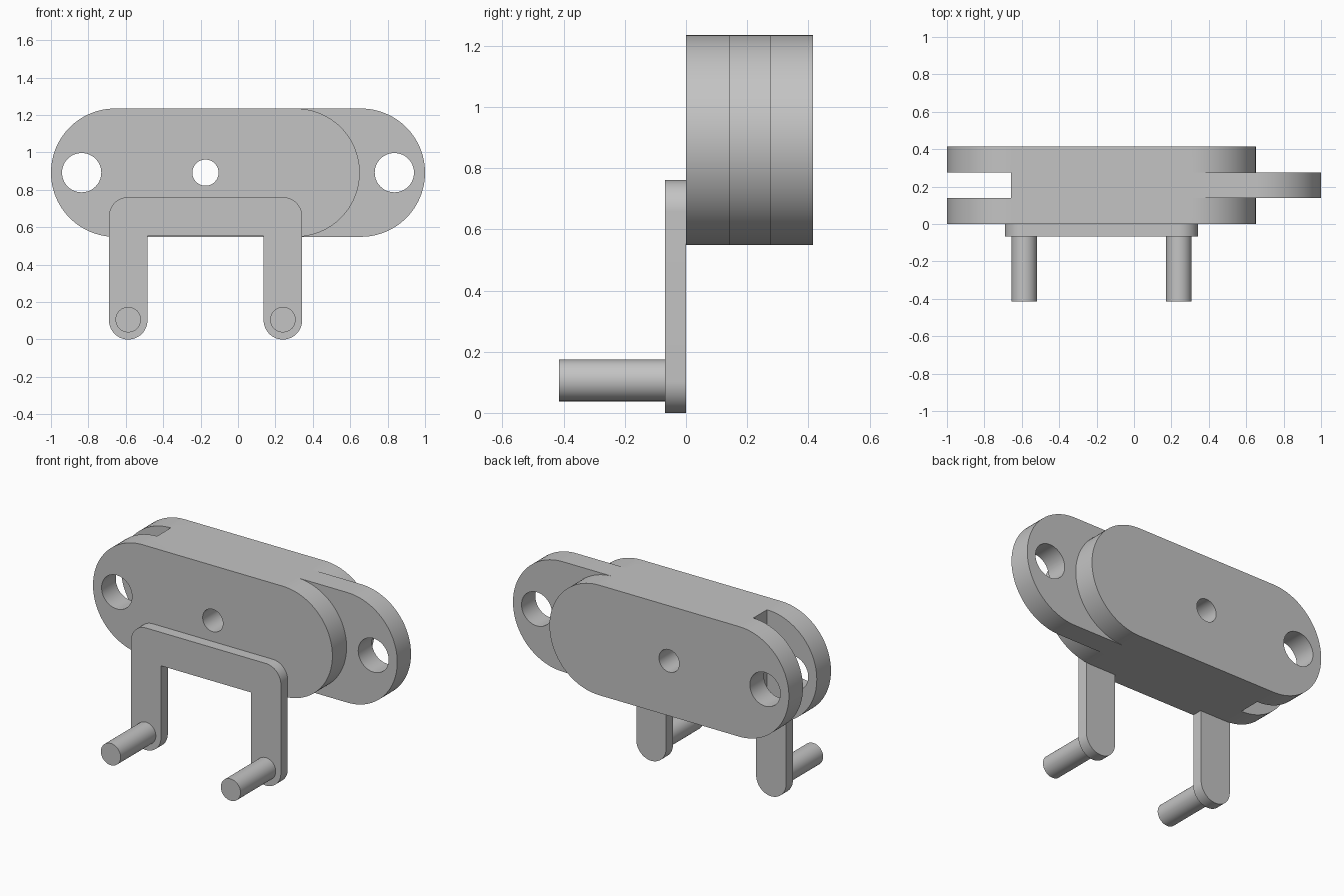
import bpy, bmesh
from math import pi, cos, sin, radians

old = bpy.data.objects.get("Cube")
if old:
    bpy.data.objects.remove(old, do_unlink=True)

grey = bpy.data.materials.new("plain grey")
grey.use_nodes = True
COLOUR = (0.55, 0.55, 0.55, 1)
grey.diffuse_color = COLOUR
grey.node_tree.nodes["Principled BSDF"].inputs["Base Color"].default_value = COLOUR


def arc(x, z, r, start, end, steps=48):
    """Points on an arc in the xz plane, angles in degrees."""
    angles = [radians(start + (end - start) * i / steps) for i in range(steps + 1)]
    return [(x + r * cos(a), z + r * sin(a)) for a in angles]


def circle(x, z, r):
    return arc(x, z, r, 0, 360, 64)[:-1]


def prism(name, outline, y0, y1):
    """Extrude an xz outline from y0 to y1."""
    bm = bmesh.new()
    face = bm.faces.new([bm.verts.new((x, y0, z)) for x, z in outline])
    side = bmesh.ops.extrude_face_region(bm, geom=[face])["geom"]
    moved = [v for v in side if isinstance(v, bmesh.types.BMVert)]
    bmesh.ops.translate(bm, verts=moved, vec=(0, y1 - y0, 0))
    bmesh.ops.recalc_face_normals(bm, faces=bm.faces)
    mesh = bpy.data.meshes.new(name)
    bm.to_mesh(mesh)
    bm.free()
    mesh.materials.append(grey)
    obj = bpy.data.objects.new(name, mesh)
    bpy.context.collection.objects.link(obj)
    return obj


def activate(obj):
    bpy.ops.object.select_all(action='DESELECT')
    obj.select_set(True)
    bpy.context.view_layer.objects.active = obj


def combine(obj, tool, operation):
    """Apply a boolean and drop the tool object."""
    mod = obj.modifiers.new("boolean", 'BOOLEAN')
    mod.operation, mod.object, mod.solver = operation, tool, 'EXACT'
    activate(obj)
    bpy.ops.object.modifier_apply(modifier=mod.name)
    bpy.data.objects.remove(tool, do_unlink=True)


MID, R = 0.892, 0.343          # link axis height and end radius
DEPTH, IN0, IN1 = 0.415, 0.14, 0.276
END = 1 - R                    # centre of the outer rounded ends

# Link body with a tongue at one end and a slot at the other
link = prism("link_body", arc(-END, MID, R, 90, 270) + arc(0.308, MID, R, -90, 90), 0, DEPTH)
tongue = prism("tongue", [(0, MID + R), (0, MID - R)] + arc(END, MID, R, -90, 90), IN0, IN1)
combine(link, tongue, 'UNION')
slot = prism("slot_cutter", [(-1.2, 0.4), (-END, 0.4), (-END, 1.4), (-1.2, 1.4)], IN0, IN1)
combine(link, slot, 'DIFFERENCE')

# Pivot holes at both ends and a smaller centre hole
for x, r in ((-0.836, 0.105), (0.836, 0.105), (-0.174, 0.07)):
    combine(link, prism("hole_cutter", circle(x, MID, r), -0.1, 0.6), 'DIFFERENCE')

# Bracket plate: crossbar with two round-ended legs
LEG, LEFT, RIGHT, TOP, BAR = 0.103, -0.587, 0.24, 0.761, 0.553
outline = (arc(RIGHT, TOP - LEG, LEG, 0, 90, 24) + arc(LEFT, TOP - LEG, LEG, 90, 180, 24)
           + arc(LEFT, LEG, LEG, 180, 360) + [(LEFT + LEG, BAR), (RIGHT - LEG, BAR)]
           + arc(RIGHT, LEG, LEG, 180, 360))
bracket = prism("bracket", outline, -0.068, 0)

# Pins at the feet of the legs
pins = [prism(side + "_pin", circle(x, 0.106, 0.068), -DEPTH, -0.06)
        for side, x in (("right", LEFT), ("left", RIGHT))]

for obj in [link, bracket] + pins:
    activate(obj)
    bpy.ops.object.shade_smooth_by_angle(angle=radians(30))
